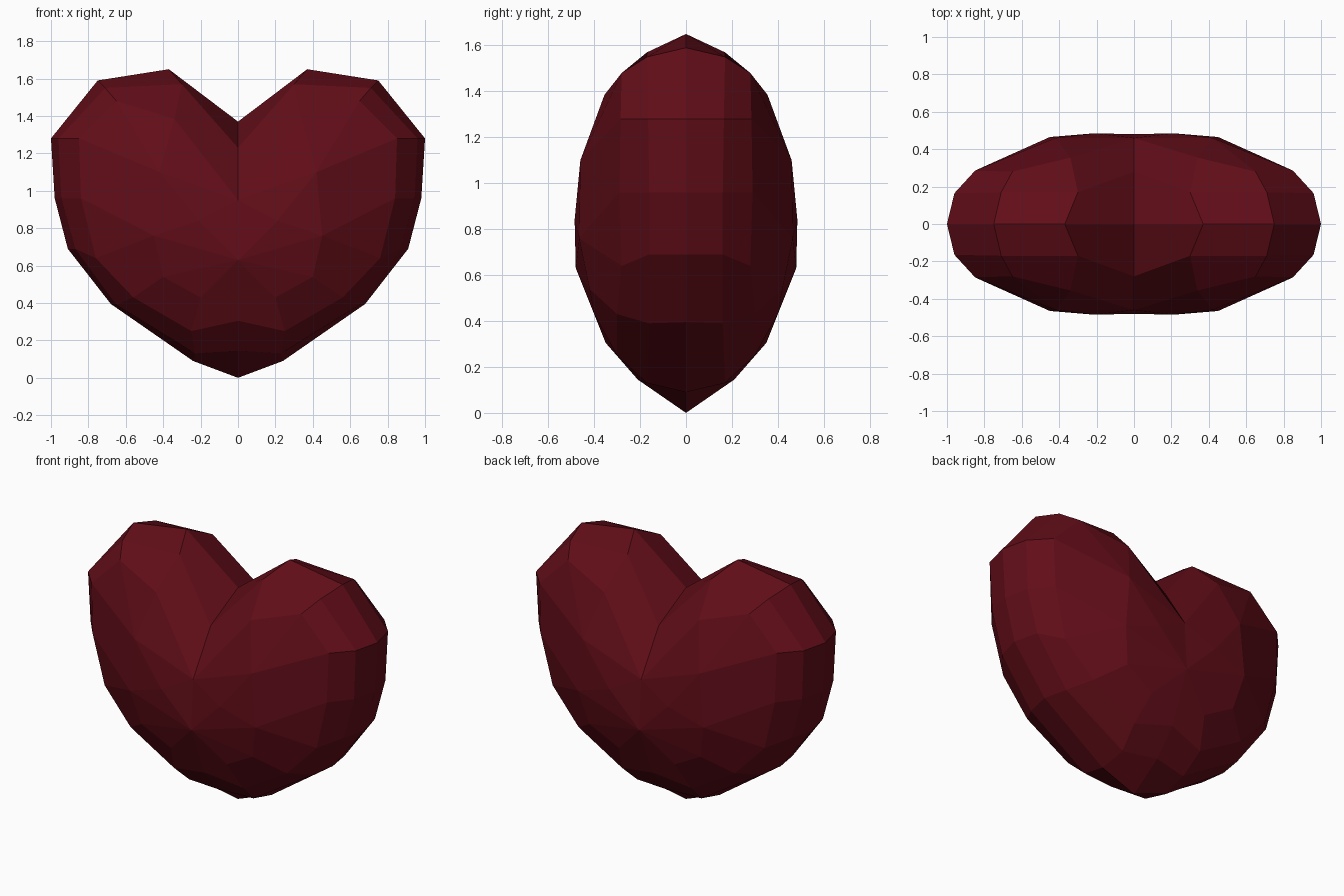
import bpy, bmesh

if "Cube" in bpy.data.objects:
    bpy.data.objects.remove(bpy.data.objects["Cube"])

# Quarter of the heart (right, front): outlines from rim to face, points (x, depth, z)
# running from the top cleft, around the lobe, to the bottom tip
rim = [(0, 0, 1.37), (.37, 0, 1.65), (.75, 0, 1.59), (1, 0, 1.28), (.98, 0, .96),
       (.91, 0, .69), (.68, 0, .395), (.24, 0, .09), (0, 0, 0)]
outer = [(0, .28, 1.23), (.30, .17, 1.57), (.71, .17, 1.55), (.96, .165, 1.28), (.945, .16, .96),
         (.87, .16, .69), (.65, .16, .39), (.23, .17, .13), (0, .21, .145)]
inner = [(0, .46, .95), (.34, .355, 1.385), (.65, .28, 1.48), (.85, .285, 1.28), (.84, .29, .96),
         (.76, .28, .64), (.56, .30, .43), (.25, .30, .25), (0, .35, .305)]
face = [(0, .46, .95), (.42, .46, 1.10), (.42, .46, 1.10), (.42, .46, 1.10), (.45, .465, .76),
        (.45, .465, .76), (.40, .42, .54), (.20, .40, .43), (0, .48, .63)]
centre = (.21, .485, .84)

bm = bmesh.new()
rings = [[bm.verts.new((x, -d, z)) for x, d, z in r] for r in (rim, outer, inner, face)]
mid = bm.verts.new((centre[0], -centre[1], centre[2]))

# Facets between neighbouring outlines
for a, b in zip(rings, rings[1:]):
    for i in range(8):
        bm.faces.new((a[i], a[i + 1], b[i + 1], b[i]))
# Fan closing the front of the lobe, and the facets under it
f = rings[3]
for a, b, c in ((f[0], f[1], mid), (f[3], f[4], mid), (f[5], f[8], mid), (f[8], f[0], mid),
                (f[5], f[6], f[8]), (f[6], f[7], f[8])):
    bm.faces.new((a, b, c))
bmesh.ops.remove_doubles(bm, verts=bm.verts, dist=1e-4)

# Mirror to the left, then to the back
for axis in ((-1, 1, 1), (1, -1, 1)):
    copy = bmesh.ops.duplicate(bm, geom=bm.verts[:] + bm.edges[:] + bm.faces[:])["geom"]
    bmesh.ops.scale(bm, vec=axis, verts=[g for g in copy if isinstance(g, bmesh.types.BMVert)])
    bmesh.ops.remove_doubles(bm, verts=bm.verts, dist=1e-4)
bmesh.ops.recalc_face_normals(bm, faces=bm.faces)

mesh = bpy.data.meshes.new("heart")
bm.to_mesh(mesh)
bm.free()
heart = bpy.data.objects.new("heart", mesh)
bpy.context.collection.objects.link(heart)

# Deep red
red = bpy.data.materials.new("deep_red")
red.diffuse_color = (.12, .004, .009, 1)
red.use_nodes = True
red.node_tree.nodes["Principled BSDF"].inputs["Base Color"].default_value = red.diffuse_color
mesh.materials.append(red)
